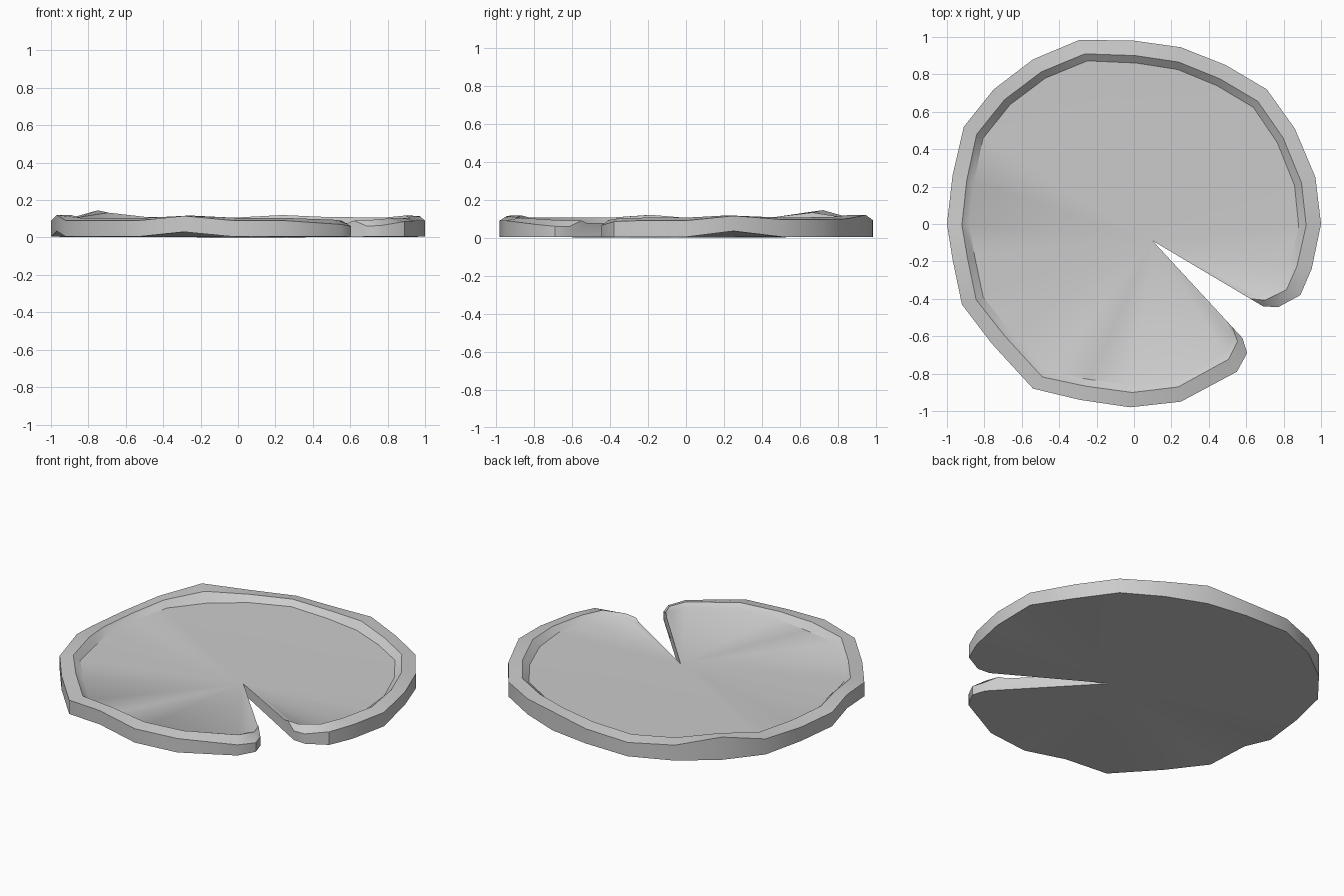
import bpy, bmesh
from mathutils import Vector

if "Cube" in bpy.data.objects:
    bpy.data.objects.remove(bpy.data.objects["Cube"])

# Outline from the right lip round to the left lip: x, y, rim height
OUT = [(.69, -.44, .06), (.77, -.445, .065), (.89, -.38, .085), (.95, -.24, .09),
       (1, 0, .09), (.97, .25, .115), (.86, .51, .095), (.71, .72, .095),
       (.49, .85, .10), (.25, .945, .12), (0, .98, .095), (-.29, .985, .09),
       (-.54, .88, .10), (-.75, .72, .145), (-.91, .52, .10), (-.97, .26, .09),
       (-1, 0, .09), (-.97, -.19, .12), (-.92, -.43, .09), (-.76, -.64, .09),
       (-.54, -.88, .09), (-.29, -.94, .115), (-.02, -.98, .09), (.25, -.95, .09),
       (.55, -.79, .07), (.605, -.69, .06), (.58, -.61, .06)]
RAISED = {5: .035, 17: .035, 21: .03}   # wavy underside points
APEX = Vector((.10, -.09))

bm = bmesh.new()


def ring(inset, height):
    verts = []
    for i, (x, y, z) in enumerate(OUT):
        p = Vector((x, y))
        p -= (p - APEX).normalized() * inset
        verts.append(bm.verts.new((p.x, p.y, height(i, z))))
    return verts


# Underside, rim, rounded crest and sunken leaf surface
rings = [ring(0, lambda i, z: RAISED.get(i, .004)),
         ring(0, lambda i, z: z),
         ring(.08, lambda i, z: .5 * z + .06),
         ring(.12, lambda i, z: .077)]
low = bm.verts.new((APEX.x, APEX.y, 0))
top = bm.verts.new((APEX.x, APEX.y, .06))

n = len(OUT)
for a, b in zip(rings, rings[1:]):
    for i in range(n - 1):
        bm.faces.new((a[i], a[i + 1], b[i + 1], b[i]))
for i in range(n - 1):
    bm.faces.new((rings[-1][i], rings[-1][i + 1], top))
    bm.faces.new((rings[0][i + 1], rings[0][i], low))

# Walls of the notch
for end in (0, n - 1):
    bm.faces.new([low] + [r[end] for r in rings] + [top])

bmesh.ops.recalc_face_normals(bm, faces=bm.faces)
mesh = bpy.data.meshes.new("lily_pad")
bm.to_mesh(mesh)
bm.free()
pad = bpy.data.objects.new("lily_pad", mesh)
bpy.context.collection.objects.link(pad)
bpy.context.view_layer.objects.active = pad
pad.select_set(True)
bpy.ops.object.shade_smooth_by_angle(angle=.6)
